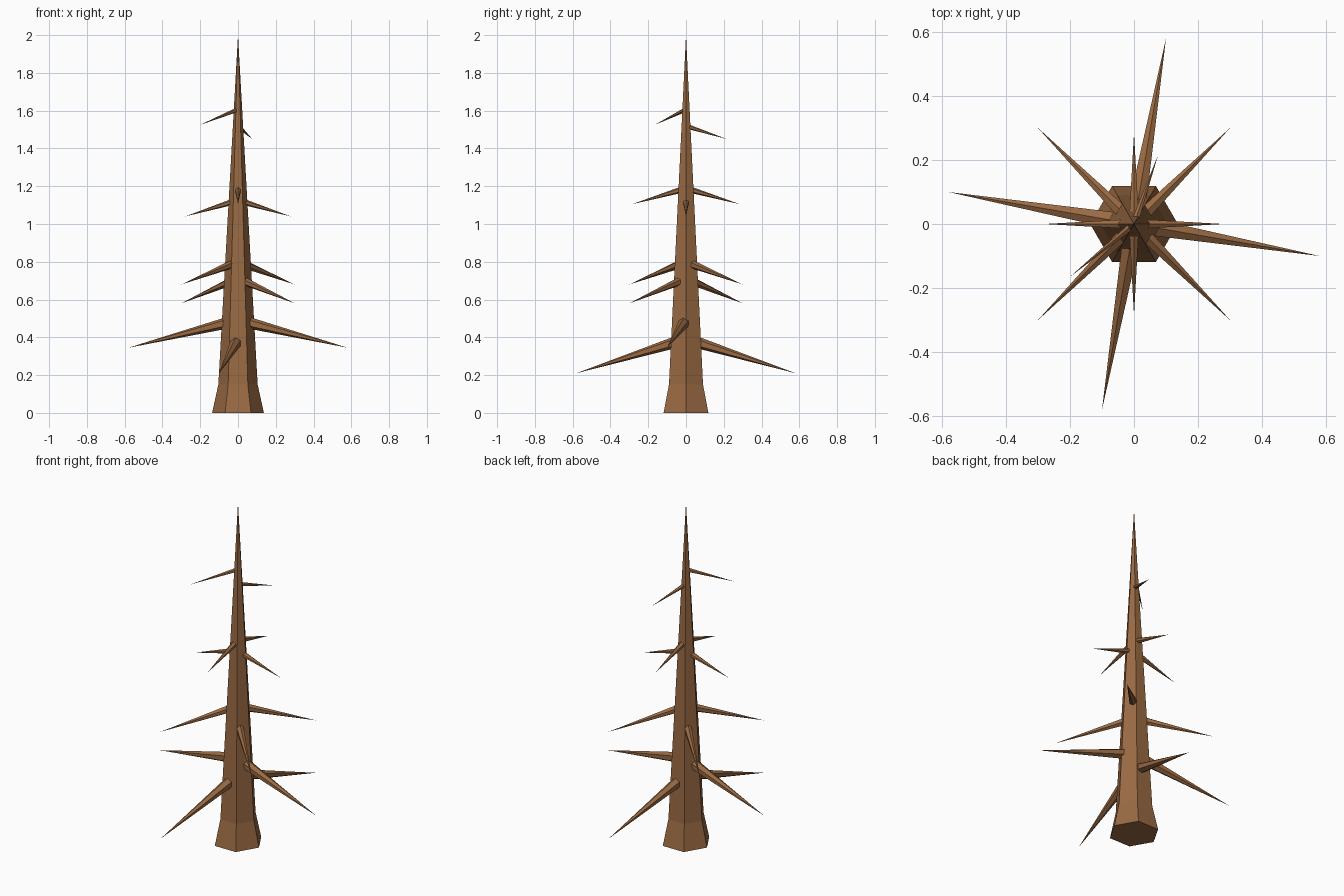
import bpy, bmesh
from math import radians
from mathutils import Vector, Matrix

if "Cube" in bpy.data.objects:
    bpy.data.objects.remove(bpy.data.objects["Cube"], do_unlink=True)

bark = bpy.data.materials.new("brown_bark")
bark.use_nodes = True
color = (0.32, 0.143, 0.056, 1)
bark.diffuse_color = color
bark.node_tree.nodes["Principled BSDF"].inputs["Base Color"].default_value = color


def add_object(name, bm):
    bmesh.ops.recalc_face_normals(bm, faces=bm.faces)
    mesh = bpy.data.meshes.new(name)
    bm.to_mesh(mesh)
    bm.free()
    mesh.materials.append(bark)
    obj = bpy.data.objects.new(name, mesh)
    bpy.context.collection.objects.link(obj)


def add_trunk():
    # Hexagonal spire with a flared foot, corners pointing front and back
    bm = bmesh.new()
    bmesh.ops.create_circle(bm, cap_ends=True, segments=6, radius=0.137,
                            matrix=Matrix.Rotation(radians(90), 4, 'Z'))
    top = bm.faces[:][0]
    base = bmesh.ops.duplicate(bm, geom=[top])["geom"]
    bmesh.ops.delete(bm, geom=[g for g in base if isinstance(g, bmesh.types.BMFace)],
                     context='FACES')
    bottom_edges = list(top.edges)
    for height, scale in ((0.15, 0.76), (2.0, 0.0)):
        ring = bmesh.ops.extrude_edge_only(bm, edges=bottom_edges)["geom"]
        verts = [g for g in ring if isinstance(g, bmesh.types.BMVert)]
        bottom_edges = [g for g in ring if isinstance(g, bmesh.types.BMEdge)]
        for v in verts:
            v.co = Vector((v.co.x * scale, v.co.y * scale, height))
    bmesh.ops.remove_doubles(bm, verts=bm.verts, dist=0.0001)
    add_object("trunk", bm)


def add_branch(name, tip, base_z, inset, radius):
    # Spike from just inside the trunk surface out to its tip
    tip = Vector(tip)
    start = Vector((tip.x, tip.y, 0)).normalized() * inset
    start.z = base_z
    axis = tip - start
    turn = axis.to_track_quat('Z', 'Y').to_matrix().to_4x4()
    bm = bmesh.new()
    bmesh.ops.create_cone(bm, cap_ends=True, segments=6, radius1=radius, radius2=0,
                          depth=axis.length,
                          matrix=Matrix.Translation((start + tip) / 2) @ turn)
    bmesh.ops.remove_doubles(bm, verts=bm.verts, dist=0.0001)
    add_object(name, bm)


add_trunk()

# Opposite pairs of branches: tip, base height, distance from axis, radius
pairs = {
    "low_branch": ((0.10, 0.58, 0.21), 0.37, 0.07, 0.03),
    "large_branch": ((0.58, -0.10, 0.345), 0.475, 0.065, 0.03),
    "lower_diagonal_branch": ((0.3, -0.3, 0.58), 0.695, 0.055, 0.022),
    "upper_diagonal_branch": ((0.3, 0.3, 0.68), 0.785, 0.053, 0.022),
    "side_branch": ((0.28, 0, 1.04), 1.115, 0.035, 0.016),
    "front_back_branch": ((0, 0.285, 1.105), 1.178, 0.035, 0.016),
}
for name, (tip, base_z, inset, radius) in pairs.items():
    for label, s in (("a", 1), ("b", -1)):
        add_branch(f"{name}_{label}", (tip[0] * s, tip[1] * s, tip[2]),
                   base_z, inset, radius)

# Two single twigs near the top
add_branch("top_twig_front", (-0.2, -0.165, 1.525), 1.602, 0.015, 0.012)
add_branch("top_twig_back", (0.075, 0.215, 1.45), 1.513, 0.02, 0.012)
